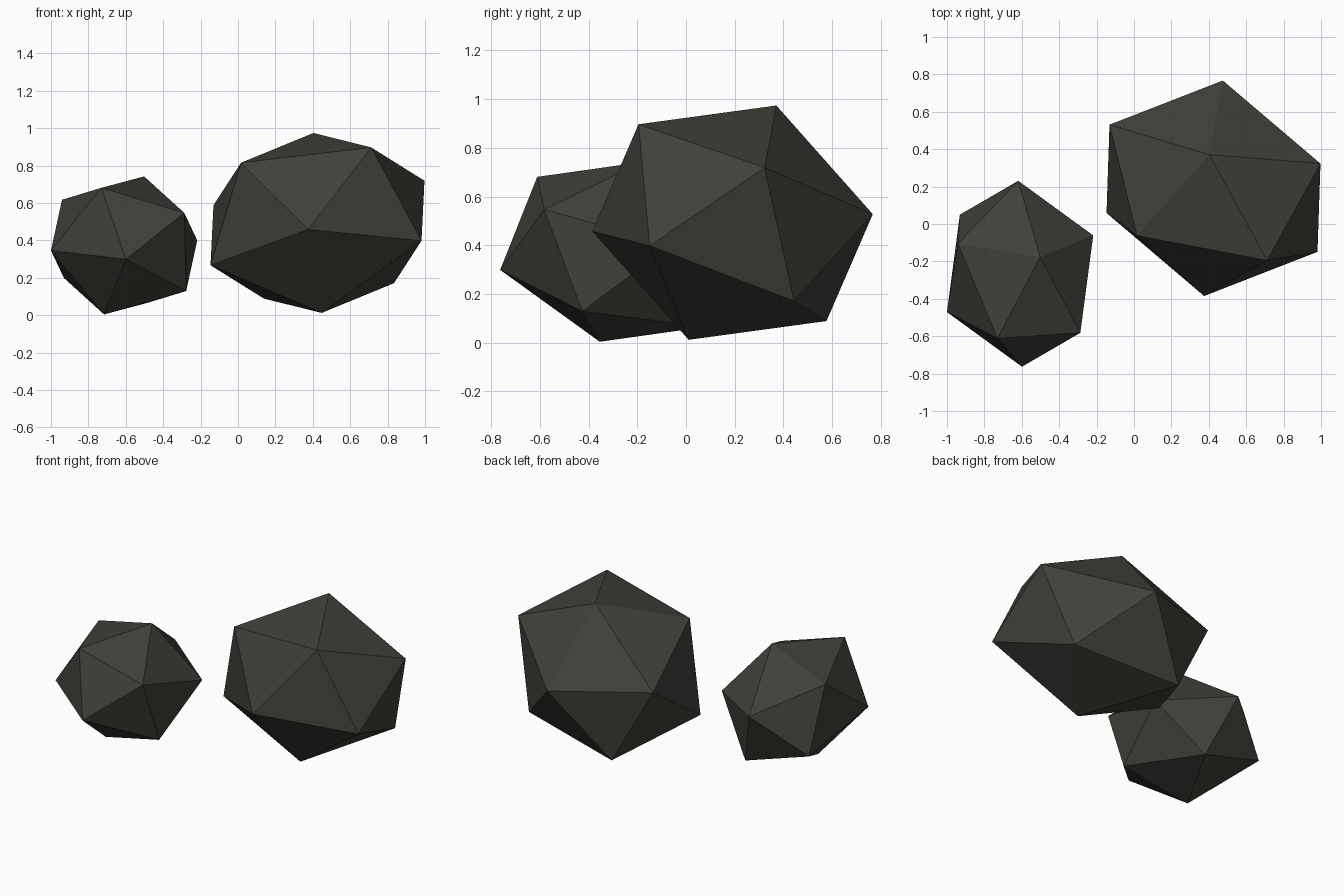
import bpy
import bmesh
from mathutils import Vector

if "Cube" in bpy.data.objects:
    bpy.data.objects.remove(bpy.data.objects["Cube"])

# Dark stone colour
stone = bpy.data.materials.new("dark_stone")
stone.diffuse_color = (0.052, 0.050, 0.041, 1.0)
stone.use_nodes = True
stone.node_tree.nodes["Principled BSDF"].inputs["Base Color"].default_value = stone.diffuse_color


def make_rock(name, centre, corners):
    """Stretched twenty-sided rock: six corners mirrored through its centre."""
    c = Vector(centre)
    bm = bmesh.new()
    for p in corners:
        bm.verts.new(c + Vector(p))
        bm.verts.new(c - Vector(p))
    hull = bmesh.ops.convex_hull(bm, input=bm.verts[:])
    bmesh.ops.recalc_face_normals(bm, faces=bm.faces[:])
    mesh = bpy.data.meshes.new(name)
    bm.to_mesh(mesh)
    bm.free()
    mesh.materials.append(stone)
    obj = bpy.data.objects.new(name, mesh)
    bpy.context.collection.objects.link(obj)
    return obj


# Large rock: top corner, then the ring of five around it
make_rock("large_rock", (0.425, 0.191, 0.493), [
    (-0.022, 0.180, 0.481),
    (0.050, 0.576, 0.035),
    (-0.556, 0.340, 0.095),
    (-0.409, -0.253, 0.322),
    (0.287, -0.386, 0.404),
    (0.572, 0.132, 0.226),
])

# Small rock: top corner, then the ring of five around it
make_rock("small_rock", (-0.609, -0.266, 0.373), [
    (0.107, 0.088, 0.369),
    (-0.121, -0.345, 0.308),
    (0.322, -0.316, 0.174),
    (0.391, 0.205, 0.027),
    (-0.010, 0.497, 0.074),
    (-0.332, 0.160, 0.244),
])
